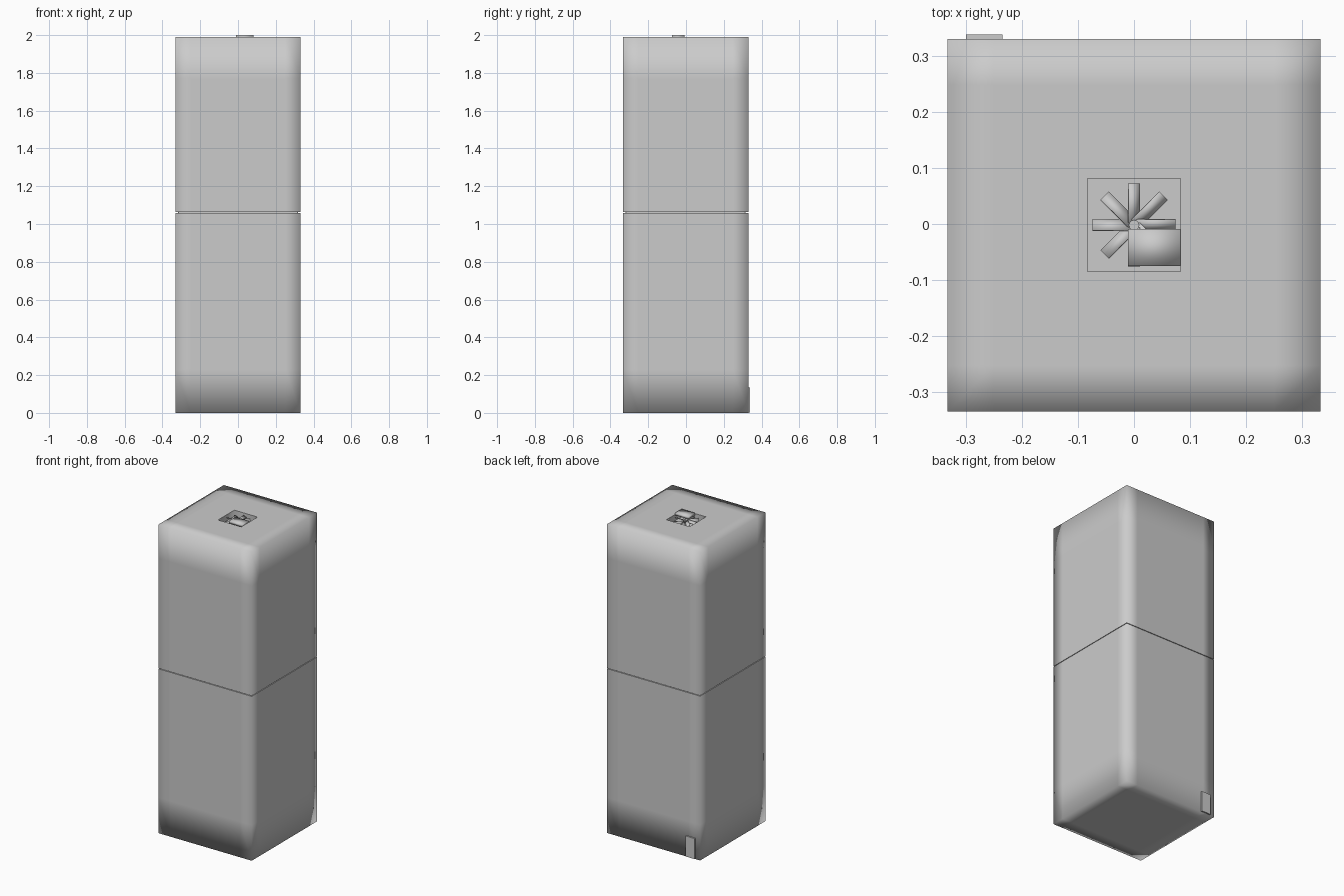
import bpy, bmesh, math
from mathutils import Matrix, Vector

if "Cube" in bpy.data.objects:
    bpy.data.objects.remove(bpy.data.objects["Cube"])

CY = -0.002          # body centre in y (the back plate shifts the total)
H = 1.99             # top of the cabinet


def finish(bm, name, smooth=True):
    bmesh.ops.recalc_face_normals(bm, faces=bm.faces)
    for f in bm.faces:
        f.smooth = smooth
    me = bpy.data.meshes.new(name)
    bm.to_mesh(me)
    bm.free()
    ob = bpy.data.objects.new(name, me)
    bpy.context.collection.objects.link(ob)
    return ob


def box(name, lo, hi, rot=None, smooth=False):
    lo, hi = Vector(lo), Vector(hi)
    bm = bmesh.new()
    bmesh.ops.create_cube(bm, size=1)
    size = hi - lo
    for v in bm.verts:
        v.co = Vector([a * b for a, b in zip(v.co, size)]) + (lo + hi) / 2
    if rot:
        bmesh.ops.transform(bm, matrix=rot, verts=bm.verts)
    return finish(bm, name, smooth)


def cut(bm, axis, pos):
    co, no = [0, 0, 0], [0, 0, 0]
    co[axis], no[axis] = pos, 1
    bmesh.ops.bisect_plane(bm, geom=bm.verts[:] + bm.edges[:] + bm.faces[:],
                           plane_co=co, plane_no=no, dist=1e-5)


def push_in(bm, faces, matrix):
    """Extrude a face region, move it, drop the old cover, keep a hard rim."""
    old = list(faces)
    rim = {e for f in old for e in f.edges if sum(g in old for g in e.link_faces) == 1}
    res = bmesh.ops.extrude_face_region(bm, geom=old)["geom"]
    verts = [g for g in res if isinstance(g, bmesh.types.BMVert)]
    new = [g for g in res if isinstance(g, bmesh.types.BMFace)]
    bmesh.ops.delete(bm, geom=[f for f in old if f.is_valid], context='FACES_ONLY')
    bmesh.ops.transform(bm, matrix=matrix, verts=verts)
    for e in rim:
        if e.is_valid:
            e.smooth = False
    for f in new:
        for e in f.edges:
            e.smooth = False


# Cabinet: smooth-shaded box with support loops
bm = bmesh.new()
bmesh.ops.create_cube(bm, size=1)
for v in bm.verts:
    v.co = (v.co.x * 0.664, v.co.y * 0.664, (v.co.z + 0.5) * H)
SEAM = (1.059, 1.063)
for z in (0.23, 1.77) + SEAM:
    cut(bm, 2, z)
for p in (-0.25, -0.083, 0.083, 0.25):
    cut(bm, 0, p)
    cut(bm, 1, p)
# Square vent well in the top
well = [f for f in bm.faces if f.calc_center_median().z > H - 0.001
        and f.calc_center_median().xy.length < 0.01]
push_in(bm, well, Matrix.Translation((0, 0, -0.04)))
# Thin seam around the middle
seam = [f for f in bm.faces if SEAM[0] < f.calc_center_median().z < SEAM[1]]
push_in(bm, seam, Matrix.Diagonal((0.955, 0.955, 1, 1)))
bmesh.ops.translate(bm, verts=bm.verts, vec=(0, CY, 0))
finish(bm, "cabinet")

# Vent fan: eight pitched blades and a hub
for i in range(8):
    m = (Matrix.Translation((0, CY, H - 0.016))
         @ Matrix.Rotation(i * math.pi / 4, 4, 'Z')
         @ Matrix.Rotation(math.radians(25), 4, 'X'))
    box(f"fan_blade_{i + 1}", (0.004, -0.011, -0.002), (0.074, 0.011, 0.002), m, True)
bm = bmesh.new()
bmesh.ops.create_cone(bm, cap_ends=True, segments=12, radius1=0.009, radius2=0.009,
                      depth=0.03, matrix=Matrix.Translation((0, CY, H - 0.025)))
finish(bm, "fan_hub", False)

# Thin cover over one corner of the vent
box("vent_cover", (-0.011, -0.075, H - 0.006), (0.083, -0.009, 2.0), None, True)

# Small plate low on the back
box("back_plate", (-0.299, 0.32, 0.003), (-0.234, 0.338, 0.135))
